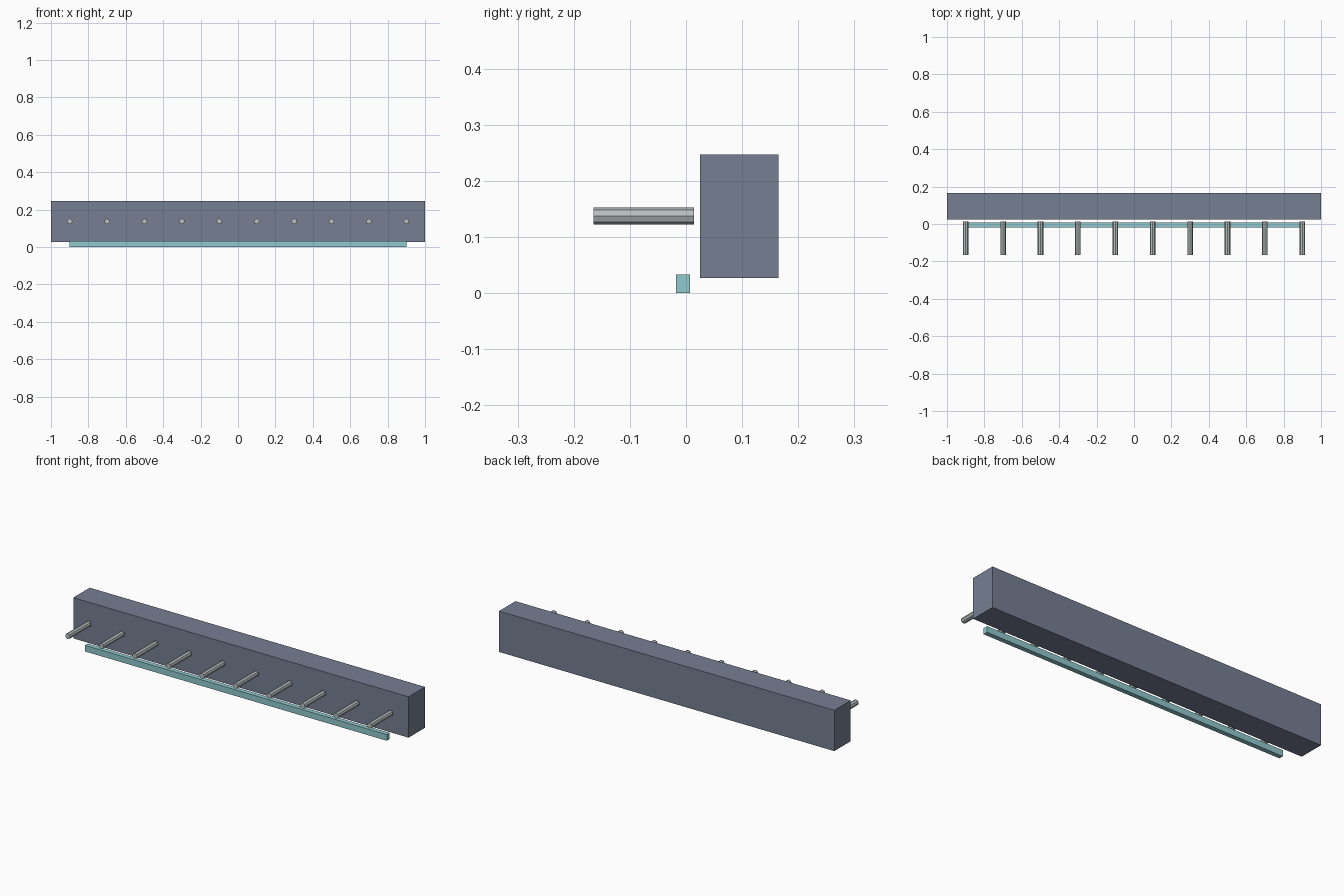
import bpy
import math

cube = bpy.data.objects.get("Cube")
if cube:
    bpy.data.objects.remove(cube, do_unlink=True)


def make_material(name, color):
    mat = bpy.data.materials.new(name)
    mat.use_nodes = True
    mat.diffuse_color = (*color, 1)
    mat.node_tree.nodes["Principled BSDF"].inputs["Base Color"].default_value = (*color, 1)
    return mat


slate = make_material("slate_blue", (0.18, 0.21, 0.29))
aqua = make_material("pale_aqua", (0.28, 0.58, 0.61))
steel = make_material("light_steel", (0.47, 0.52, 0.52))


def add_box(name, low, high, mat):
    center = [(a + b) / 2 for a, b in zip(low, high)]
    bpy.ops.mesh.primitive_cube_add(size=1, location=center)
    obj = bpy.context.object
    obj.name = name
    obj.scale = [b - a for a, b in zip(low, high)]
    bpy.ops.object.transform_apply(location=False, rotation=False, scale=True)
    obj.data.materials.append(mat)


# Long main beam and the narrow strip below its front edge
add_box("main_beam", (-1, 0.025, 0.027), (1, 0.165, 0.247), slate)
add_box("lower_strip", (-0.9, -0.018, 0), (0.9, 0.007, 0.033), aqua)

# Row of octagonal pegs pointing forward
peg_count = 10
back, front = 0.014, -0.165
for i in range(peg_count):
    x = -0.9 + 1.8 * i / (peg_count - 1)
    bpy.ops.mesh.primitive_cylinder_add(
        vertices=8, radius=0.015, depth=back - front,
        location=(x, (back + front) / 2, 0.1375), rotation=(math.pi / 2, 0, 0))
    peg = bpy.context.object
    peg.name = f"peg_{i + 1}"
    peg.data.materials.append(steel)
